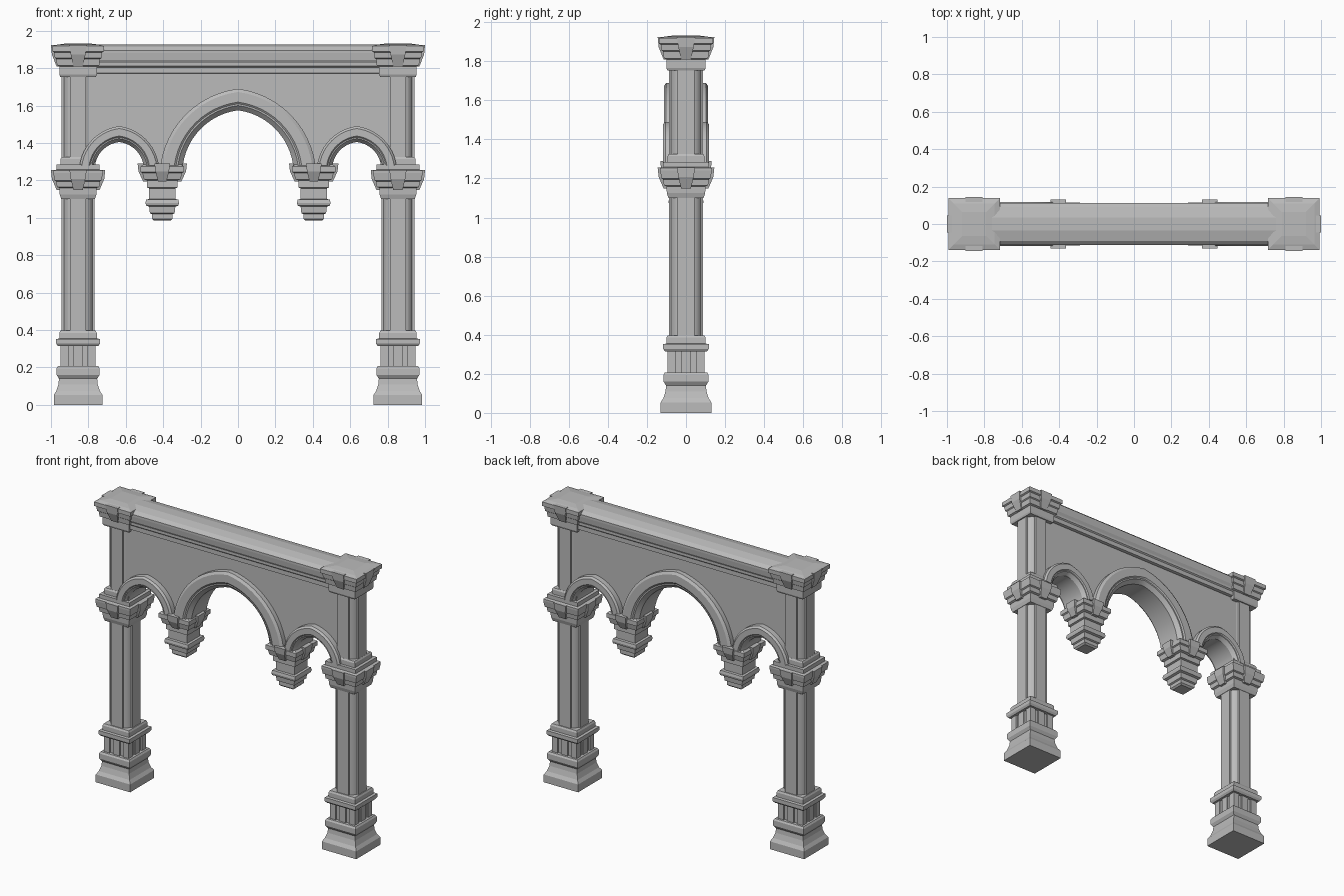
import bpy, bmesh, math
from mathutils import Vector, Matrix

if "Cube" in bpy.data.objects:
    bpy.data.objects.remove(bpy.data.objects["Cube"])

stone = bpy.data.materials.new("grey_stone")
stone.use_nodes = True
GREY = (0.5, 0.5, 0.5, 1)
stone.diffuse_color = GREY
stone.node_tree.nodes["Principled BSDF"].inputs["Base Color"].default_value = GREY
COL_X, PEND_X = 0.855, 0.405


def finish(bm, name, x=0, smooth=False):
    bmesh.ops.recalc_face_normals(bm, faces=bm.faces)
    me = bpy.data.meshes.new(name)
    bm.to_mesh(me)
    bm.free()
    me.materials.append(stone)
    ob = bpy.data.objects.new(name, me)
    ob.location.x = x
    bpy.context.collection.objects.link(ob)
    if smooth:
        bpy.ops.object.select_all(action='DESELECT')
        ob.select_set(True)
        bpy.context.view_layer.objects.active = ob
        bpy.ops.object.shade_smooth_by_angle(angle=math.radians(30))
    return ob


def loft(bm, rings):
    """Skin a list of closed rings and cap both ends."""
    vs = [[bm.verts.new(p) for p in r] for r in rings]
    n = len(vs[0])
    for a, b in zip(vs, vs[1:]):
        for i in range(n):
            j = (i + 1) % n
            bm.faces.new((a[i], a[j], b[j], b[i]))
    bm.faces.new(vs[0][::-1])
    bm.faces.new(vs[-1])


def square(h, z):
    return [(-h, -h, z), (h, -h, z), (h, h, z), (-h, h, z)]


def square_stack(bm, profile):
    loft(bm, [square(h, z) for h, z in profile])


def wedges(bm, z0, z1, reach, width):
    """Tapered corbel on each of the four sides."""
    zm = z0 + (z1 - z0) * 0.55
    for k in range(4):
        turn = Matrix.Rotation(k * math.pi / 2, 3, 'Z')
        rings = []
        for z, r, w in ((z0, reach - 0.03, width * 0.55),
                        (zm, reach - 0.005, width * 0.85), (z1, reach, width)):
            ring = [(-w, -0.05, z), (w, -0.05, z), (w, -r, z), (-w, -r, z)]
            rings.append([turn @ Vector(p) for p in ring])
        loft(bm, rings)


def shaft(name, x, z0, z1):
    """Cross-shaped plan with small rounded corners."""
    quarter = [(0.0875, -0.043), (0.0875, 0.043), (0.076, 0.043),
               (0.071, 0.053), (0.063, 0.063), (0.053, 0.071), (0.043, 0.076)]
    plan = [Matrix.Rotation(k * math.pi / 2, 2) @ Vector(p)
            for k in range(4) for p in quarter]
    bm = bmesh.new()
    loft(bm, [[(p.x, p.y, z) for p in plan] for z in (z0, z1)])
    finish(bm, name, x)


def pedestal(name, x):
    bm = bmesh.new()
    square_stack(bm, [(0.13, 0), (0.13, 0.053), (0.116, 0.075), (0.105, 0.11),
                      (0.102, 0.14), (0.115, 0.16), (0.115, 0.195), (0.108, 0.207),
                      (0.084, 0.207), (0.084, 0.315), (0.108, 0.315), (0.117, 0.328),
                      (0.117, 0.352), (0.1, 0.355), (0.1, 0.385), (0.094, 0.397)])
    # corner posts and middle strips of the panelled block
    for sx in (-1, 1):
        for sy in (-1, 1):
            loft(bm, [[(px + sx * 0.072, py + sy * 0.072, z)
                       for px, py, _ in square(0.022, 0)] for z in (0.2, 0.32)])
    for hx, hy in ((0.025, 0.094), (0.094, 0.025)):
        loft(bm, [[(-hx, -hy, z), (hx, -hy, z), (hx, hy, z), (-hx, hy, z)]
                  for z in (0.2, 0.32)])
    finish(bm, name, x)


def middle_capital(name, x):
    bm = bmesh.new()
    square_stack(bm, [(0.09, 1.1), (0.098, 1.125), (0.1, 1.16), (0.113, 1.165),
                      (0.117, 1.195), (0.126, 1.2), (0.132, 1.24), (0.132, 1.253),
                      (0.115, 1.258), (0.115, 1.285), (0.094, 1.285),
                      (0.094, 1.315), (0.088, 1.325)])
    wedges(bm, 1.15, 1.255, 0.145, 0.046)
    finish(bm, name, x)


def top_capital(name, x):
    bm = bmesh.new()
    square_stack(bm, [(0.095, 1.753), (0.1, 1.765), (0.1, 1.81), (0.113, 1.815),
                      (0.117, 1.85), (0.124, 1.855), (0.128, 1.885), (0.138, 1.89),
                      (0.138, 1.918), (0.11, 1.926), (0.065, 1.932)])
    wedges(bm, 1.81, 1.924, 0.145, 0.046)
    finish(bm, name, x)


def pendant(name, x):
    bm = bmesh.new()
    square_stack(bm, [(0.045, 0.985), (0.056, 0.995), (0.056, 1.02), (0.066, 1.025),
                      (0.07, 1.06), (0.086, 1.065), (0.09, 1.08), (0.086, 1.098),
                      (0.07, 1.1), (0.07, 1.158), (0.082, 1.162), (0.082, 1.2),
                      (0.098, 1.205), (0.106, 1.24), (0.115, 1.245),
                      (0.115, 1.275), (0.1, 1.285)])
    wedges(bm, 1.195, 1.29, 0.132, 0.042)
    finish(bm, name, x)


def arch_path(cx, w, h, z0=1.28, n=12):
    """Pointed arch from left to right, each half an arc."""
    chord = math.hypot(w, h)
    half = 2 * math.atan(0.17 * 2)
    radius = chord / 2 / math.sin(half)
    start = math.atan2(h, w)
    pts = []
    for i in range(n + 1):
        a = -half + 2 * half * i / n
        along = radius * math.sin(a) + chord / 2
        out = radius * (math.cos(a) - math.cos(half))
        pts.append((-w + along * math.cos(start) - out * math.sin(start),
                    along * math.sin(start) + out * math.cos(start)))
    pts += [(-x, z) for x, z in pts[-2::-1]]
    return [(cx + x, z0 + z) for x, z in pts]


def archivolt(name, cx, inner, outer, y):
    """Moulded band swept between the inner and outer arch lines."""
    section = [(0, 0.72), (0.22, 0.94), (0.3, 0.94), (0.38, 1), (0.85, 1), (1, 0.9)]
    section += [(t, -s) for t, s in reversed(section)]
    a, b = arch_path(cx, *inner), arch_path(cx, *outer)
    rings = [[(p[0] + (q[0] - p[0]) * t, s * y, p[1] + (q[1] - p[1]) * t)
              for t, s in section] for p, q in zip(a, b)]
    bm = bmesh.new()
    loft(bm, rings)
    finish(bm, name, smooth=True)


# Columns and hanging pendants
for side, s in (("left", 1), ("right", -1)):
    x = s * COL_X
    pedestal(side + "_pedestal", x)
    shaft(side + "_lower_shaft", x, 0.39, 1.11)
    middle_capital(side + "_middle_capital", x)
    shaft(side + "_upper_shaft", x, 1.31, 1.76)
    top_capital(side + "_top_capital", x)
    pendant(side + "_pendant", s * PEND_X)
    archivolt(side + "_small_arch", s * 0.635, (0.13, 0.125), (0.212, 0.21), 0.118)

archivolt("centre_arch", 0, (0.295, 0.295), (0.415, 0.41), 0.113)

# Wall pierced by the three arches
outline = [(-COL_X, 1.79), (-COL_X, 1.28)]
for cx, w, h in ((-0.635, 0.17, 0.17), (0, 0.355, 0.35), (0.635, 0.17, 0.17)):
    outline += arch_path(cx, w, h)
outline += [(COL_X, 1.28), (COL_X, 1.79)]
bm = bmesh.new()
loft(bm, [[(x, y, z) for x, z in outline] for y in (-0.07, 0.07)])
finish(bm, "arcade_wall")

# Moulded beam between the top capitals
edge = [(0.08, 1.772), (0.09, 1.775), (0.09, 1.805), (0.098, 1.812), (0.098, 1.828),
        (0.108, 1.845), (0.112, 1.88), (0.112, 1.895), (0.09, 1.915), (0.035, 1.928)]
profile = edge + [(-y, z) for y, z in reversed(edge)]
bm = bmesh.new()
loft(bm, [[(x, y, z) for y, z in profile] for x in (-0.8, 0.8)])
finish(bm, "top_beam")
